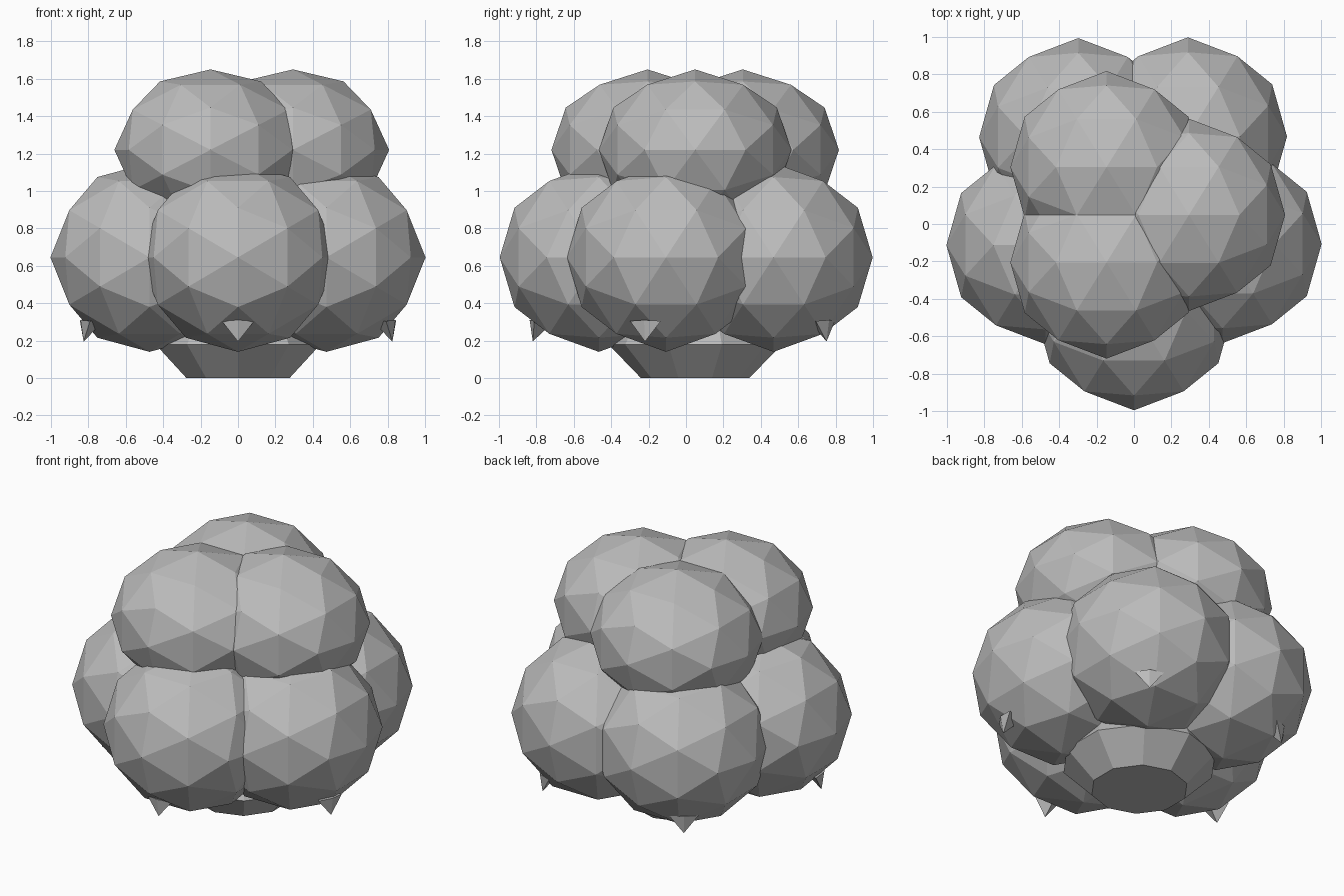
import bpy, bmesh, math
from mathutils import Matrix, Vector

if "Cube" in bpy.data.objects:
    bpy.data.objects.remove(bpy.data.objects["Cube"])

grey = bpy.data.materials.new("mid grey")
grey.diffuse_color = (0.5, 0.5, 0.5, 1)
grey.use_nodes = True
grey.node_tree.nodes["Principled BSDF"].inputs["Base Color"].default_value = grey.diffuse_color
OFF_Y = 0.049          # shared centre line of the rings


def finish(name, bm):
    bmesh.ops.recalc_face_normals(bm, faces=bm.faces[:])
    me = bpy.data.meshes.new(name)
    bm.to_mesh(me)
    bm.free()
    me.materials.append(grey)
    ob = bpy.data.objects.new(name, me)
    bpy.context.collection.objects.link(ob)
    return ob


def lump(name, centre, rx, rz):
    """Low-poly ball turned so that an edge midpoint lies on every axis."""
    bm = bmesh.new()
    bmesh.ops.create_icosphere(bm, subdivisions=2, radius=1)
    turn = Matrix.Rotation(-math.atan(2) / 2, 4, 'Y')
    bm.transform(Matrix.Translation(centre) @ Matrix.Diagonal((rx, rx, rz, 1)) @ turn)
    finish(name, bm)


# lower ring of five lumps
lower = [(0, -0.466), (0.473, -0.107), (0.288, 0.468), (-0.298, 0.464), (-0.473, -0.113)]
for i, (x, y) in enumerate(lower):
    lump(f"lower_lump_{i + 1}", (x, y, 0.645), 0.53, 0.505)

# upper ring of three lumps
for i in range(3):
    a = math.radians(120 * i)
    lump(f"upper_lump_{i + 1}",
         (0.294 * math.cos(a), OFF_Y + 0.294 * math.sin(a), 1.22), 0.514, 0.43)

# ten-sided foot, widest at its rim
bm = bmesh.new()
rings = []
for r, z in [(0.29, 0), (0.462, 0.178), (0.36, 0.36)]:
    rings.append([bm.verts.new((r * math.sin(k * math.pi / 5),
                                OFF_Y + r * math.cos(k * math.pi / 5), z)) for k in range(10)])
for a, b in zip(rings, rings[1:]):
    for k in range(10):
        j = (k + 1) % 10
        bm.faces.new((a[k], a[j], b[j], b[k]))
bm.faces.new(rings[0])
bm.faces.new(rings[-1])
finish("foot", bm)

# small downward thorns under each lower lump
for i in range(5):
    bm = bmesh.new()
    base = [bm.verts.new(p) for p in
            [(0.885, 0, 0.31), (0.86, 0.087, 0.305), (0.76, 0, 0.30), (0.86, -0.087, 0.305)]]
    tip = bm.verts.new((0.868, 0, 0.195))
    bm.faces.new(base)
    for k in range(4):
        bm.faces.new((base[k], base[(k + 1) % 4], tip))
    bm.transform(Matrix.Translation((0, OFF_Y, 0))
                 @ Matrix.Rotation(math.radians(-90 + 72 * i), 4, 'Z'))
    finish(f"thorn_{i + 1}", bm)
